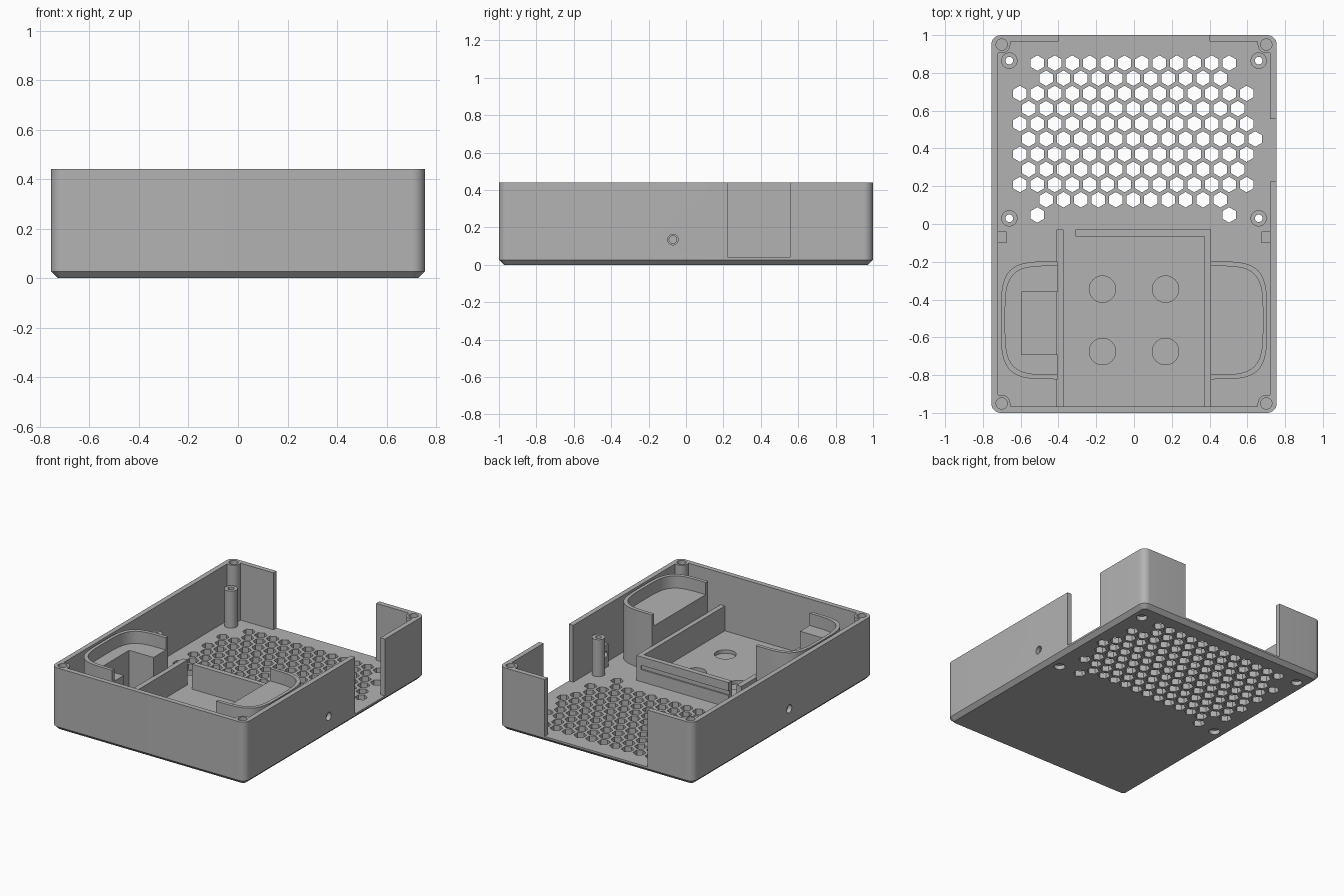
import bpy, bmesh
from math import sin, cos, pi, radians
from mathutils import Matrix

if "Cube" in bpy.data.objects:
    bpy.data.objects.remove(bpy.data.objects["Cube"])

grey = bpy.data.materials.new("plain grey plastic")
grey.use_nodes = True
GREY = (0.45, 0.45, 0.45, 1)
grey.diffuse_color = GREY
grey.node_tree.nodes["Principled BSDF"].inputs["Base Color"].default_value = GREY

FLOOR, TOP = 0.04, 0.44
SIDES = (-1, 1)


# Outlines
def circle(x, y, r, n=32, start=0.0):
    return [(x + r * cos(start + 2 * pi * i / n), y + r * sin(start + 2 * pi * i / n))
            for i in range(n)]


def rect(x0, x1, y0, y1):
    return [(x0, y0), (x1, y0), (x1, y1), (x0, y1)]


def arc(x, y, r, a0, a1, n=10):
    return [(x + r * cos(radians(a0 + (a1 - a0) * i / n)),
             y + r * sin(radians(a0 + (a1 - a0) * i / n))) for i in range(n + 1)]


def four_way(quarter):
    """Mirror a +x +y quarter outline into a closed outline."""
    left = [(-x, y) for x, y in reversed(quarter)]
    return quarter + left + [(-x, -y) for x, y in quarter] + [(x, -y) for x, y in reversed(quarter)]


def half_oval(side, a, b, inner_x, n=40):
    """Squarish half oval bulging outwards, closed by a straight edge at inner_x."""
    pts = []
    for i in range(n + 1):
        t = -pi / 2 + pi * i / n
        pts.append((side * (0.41 + a * max(cos(t), 0) ** 0.5),
                    -0.51 + b * abs(sin(t)) ** 0.5 * (1 if t > 0 else -1)))
    return pts + [(side * inner_x, pts[-1][1]), (side * inner_x, pts[0][1])]


# Solids
def solid(name, prisms, matrix=None):
    """One object made of upright prisms, each (outline, bottom, top)."""
    bm = bmesh.new()
    for outline, z0, z1 in prisms:
        face = bm.faces.new([bm.verts.new((x, y, z0)) for x, y in outline])
        ext = bmesh.ops.extrude_face_region(bm, geom=[face])
        verts = [v for v in ext["geom"] if isinstance(v, bmesh.types.BMVert)]
        bmesh.ops.translate(bm, verts=verts, vec=(0, 0, z1 - z0))
    bmesh.ops.recalc_face_normals(bm, faces=bm.faces[:])
    if matrix:
        bm.transform(matrix)
    mesh = bpy.data.meshes.new(name)
    bm.to_mesh(mesh)
    bm.free()
    mesh.materials.append(grey)
    ob = bpy.data.objects.new(name, mesh)
    bpy.context.collection.objects.link(ob)
    return ob


def activate(ob):
    bpy.ops.object.select_all(action='DESELECT')
    ob.select_set(True)
    bpy.context.view_layer.objects.active = ob


def cut(ob, prisms, matrix=None):
    cutter = solid("cutter", prisms, matrix)
    cutter.hide_render = True
    mod = ob.modifiers.new("cut", 'BOOLEAN')
    mod.operation, mod.solver, mod.object = 'DIFFERENCE', 'EXACT', cutter
    activate(ob)
    bpy.ops.object.modifier_apply(modifier=mod.name)
    bpy.data.objects.remove(cutter)


def finish(ob):
    activate(ob)
    bpy.ops.object.shade_smooth_by_angle(angle=radians(30))


# Case: rounded block with a chamfered underside
case = solid("case", [(four_way(arc(0.705, 0.95, 0.05, 0, 90)), 0, TOP)])
bm = bmesh.new()
bm.from_mesh(case.data)
rim = [e for e in bm.edges if all(v.co.z < 0.001 for v in e.verts)]
bmesh.ops.bevel(bm, geom=rim, offset=0.027, segments=1, affect='EDGES')
bm.to_mesh(case.data)
bm.free()

# Interior void, leaving screw posts in the corners
void = [(0.72, 0.905)] + arc(0.70, 0.95, 0.045, 270, 180) + [(0.655, 0.965)]
cut(case, [(four_way(void), FLOOR, 0.6)])
cut(case, [(circle(sx * 0.70, sy * 0.95, 0.03), 0.2, 0.6) for sx in SIDES for sy in SIDES])

# Openings in the back wall and the left wall
cut(case, [(rect(-0.4, 0.4, 0.9, 1.1), FLOOR, 0.6)])
cut(case, [(rect(0.65, 0.85, 0.225, 0.555), FLOOR, 0.6)])

# Cable holes through both side walls
across = Matrix.Translation((0, -0.07, 0.135)) @ Matrix.Rotation(pi / 2, 4, 'Y')
cut(case, [(circle(0, 0, 0.028), -1, 1)], across)

# Honeycomb vent: (first column, columns) per row from the back
STEP = 0.0923
rows = [(1, 12), (1, 11), (0, 14), (0, 13), (0, 14), (0, 14), (0, 14), (0, 13), (0, 14), (1, 11)]
cells = [(r, c) for r, (first, n) in enumerate(rows) for c in range(first, first + n)]
cells += [(10, 1), (10, 12)]
cut(case, [(circle(-0.604 + STEP * (c + 0.5 * (r % 2)), 0.852 - 0.0804 * r, 0.041, 6, pi / 2),
            -0.1, 0.1) for r, c in cells])

# Round recesses in the compartment floor
cut(case, [(circle(sx * 0.167, -0.51 + sy * 0.165, 0.07), 0.015, 0.1)
           for sx in SIDES for sy in SIDES])

# Board standoffs with through holes and counterbores below
spots = [(sx * 0.66, y) for sx in SIDES for y in (0.03, 0.865)]
cut(case, [(circle(x, y, 0.02), -0.1, 0.1) for x, y in spots])
cut(case, [(circle(x, y, 0.036), -0.1, 0.03) for x, y in spots])
finish(case)
for i, (x, y) in enumerate(spots):
    post = solid(f"standoff_{i + 1}", [(circle(x, y, 0.043), FLOOR - 0.005, 0.3)])
    cut(post, [(circle(x, y, 0.02), -0.1, 0.6)])
    finish(post)

# Compartment walls
WALL = 0.215
solid("compartment_wall_right", [(rect(-0.41, -0.373, -0.97, -0.03), 0.03, WALL)])
solid("compartment_wall_left", [(rect(0.373, 0.408, -0.97, -0.03), 0.03, WALL)])
back_wall = solid("compartment_wall_back", [(rect(-0.31, 0.39, -0.066, -0.03), 0.03, WALL)])
cut(back_wall, [(rect(-0.5, 0.5, -0.04, 0), 0.125, 0.155)])

for side, label in zip(SIDES, ("right", "left")):
    # Raised oval tray with a rim, open towards the middle
    tray = solid("tray_" + label, [(half_oval(side, 0.295, 0.312, 0.405), 0.03, 0.436)])
    cut(tray, [(half_oval(side, 0.272, 0.287, 0.3), 0.35, 0.6)])
    if side < 0:
        cut(tray, [(rect(-0.595, -0.3, -0.69, -0.36), FLOOR, 0.6)])
    finish(tray)

    # Guide block behind each cable hole
    x0, x1 = sorted((side * 0.675, side * 0.725))
    guide = solid("cable_guide_" + label, [(rect(x0, x1, -0.1, -0.04), 0.03, 0.2)])
    cut(guide, [(circle(0, 0, 0.02), -1, 1)], across)
    finish(guide)
